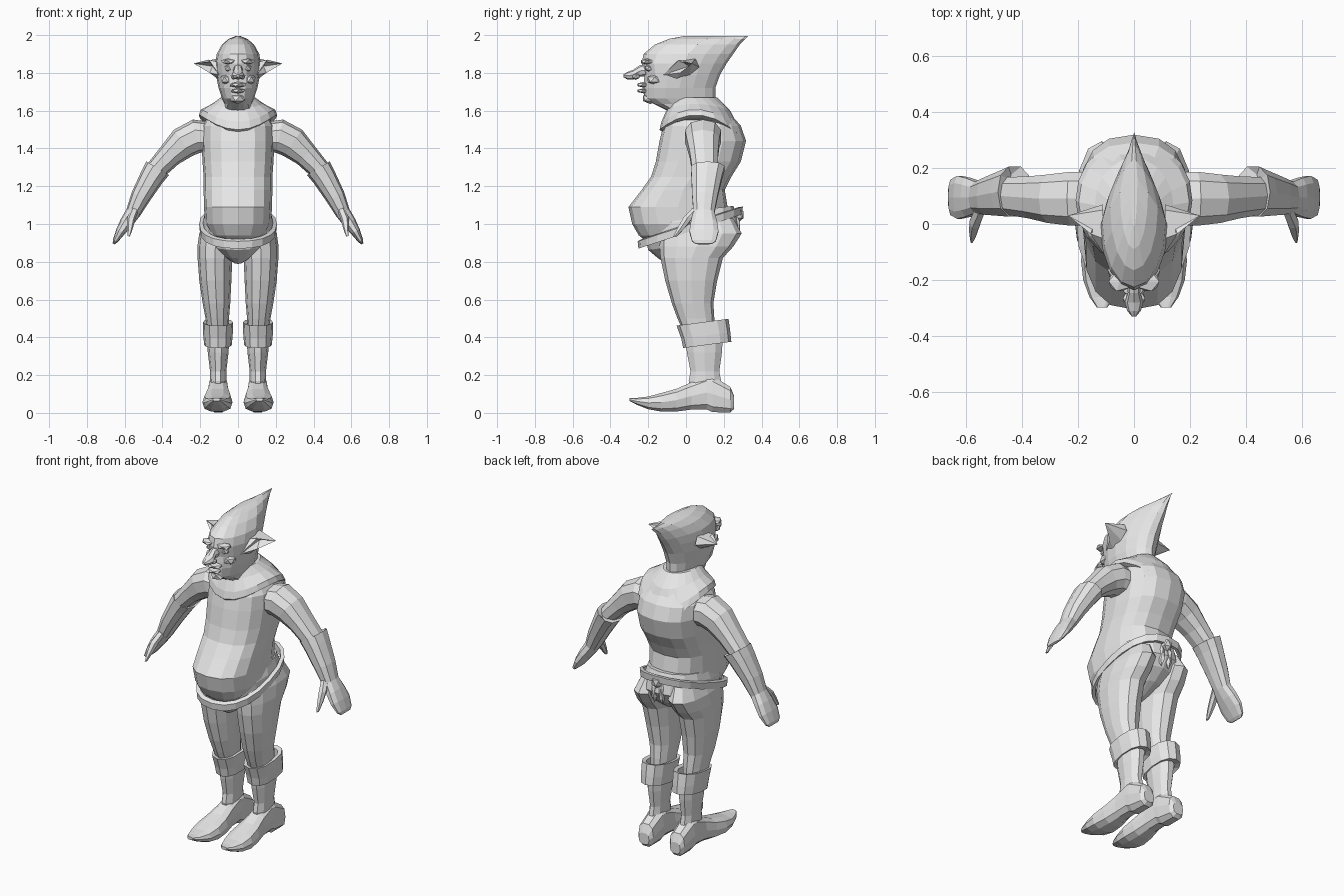
import bpy
import bmesh
import math
from mathutils import Vector

if "Cube" in bpy.data.objects:
    bpy.data.objects.remove(bpy.data.objects["Cube"], do_unlink=True)

clay = bpy.data.materials.new("plain_grey")
clay.use_nodes = True
clay.diffuse_color = (.8, .8, .8, 1)
clay.node_tree.nodes["Principled BSDF"].inputs["Base Color"].default_value = (.8, .8, .8, 1)


def finish(name, bm, mirror=False):
    """Turn a bmesh into a flat shaded object, optionally mirrored across x."""
    bmesh.ops.recalc_face_normals(bm, faces=bm.faces)
    mesh = bpy.data.meshes.new(name)
    bm.to_mesh(mesh)
    bm.free()
    mesh.materials.append(clay)
    obj = bpy.data.objects.new(name, mesh)
    bpy.context.collection.objects.link(obj)
    if mirror:
        mod = obj.modifiers.new("mirror", 'MIRROR')
        mod.use_mirror_merge = False
    return obj


def ellipse(center, u, v, sides, square=1.0, sag=0.0, point=0.0):
    """Ring of points; square < 1 makes it boxier, point narrows the +v end."""
    ring = []
    for i in range(sides):
        a = math.tau * i / sides
        c, s = math.cos(a), math.sin(a)
        c = math.copysign(abs(c) ** square, c)
        s = math.copysign(abs(s) ** square, s)
        narrow = 1 - point * max(0, s)
        ring.append(center + u * c * narrow + v * s - Vector((0, 0, sag * s * s)))
    return ring


def loft(name, rings, mirror=False, loop=False):
    """Skin consecutive rings; cap the ends, or join them when loop is set."""
    bm = bmesh.new()
    rows = [[bm.verts.new(p) for p in ring] for ring in rings]
    pairs = list(zip(rows, rows[1:]))
    if loop:
        pairs.append((rows[-1], rows[0]))
    else:
        bm.faces.new(rows[0])
        bm.faces.new(rows[-1])
    for low, high in pairs:
        n = len(low)
        for i in range(n):
            j = (i + 1) % n
            bm.faces.new((low[i], low[j], high[j], high[i]))
    return finish(name, bm, mirror)


def level(z, half, front, back, cx=0.0, tilt=0.0, sides=16, **shape):
    """Horizontal ring given by half width and front and back limits."""
    d = (back - front) / 2
    return ellipse(Vector((cx, (front + back) / 2, z)), Vector((half, 0, 0)),
                   Vector((0, d, tilt * d)), sides, **shape)


def limb(path, sides=10, square=.85):
    """Rings square to a path in the xz plane: x, y, z, thickness, depth."""
    rings = []
    for i, (x, y, z, thick, depth) in enumerate(path):
        a, b = path[max(i - 1, 0)], path[min(i + 1, len(path) - 1)]
        along = Vector((b[0] - a[0], 0, b[2] - a[2])).normalized()
        across = Vector((-along.z, 0, along.x)) * thick
        rings.append(ellipse(Vector((x, y, z)), across, Vector((0, depth, 0)), sides, square))
    return rings


def blob(name, center, size, mirror=False, detail=1):
    """Faceted ellipsoid for small features."""
    bm = bmesh.new()
    bmesh.ops.create_icosphere(bm, subdivisions=detail, radius=1)
    for v in bm.verts:
        v.co = Vector(center) + Vector(a * b for a, b in zip(v.co, size))
    return finish(name, bm, mirror)


# Torso with hunched back and hanging belly
torso = [(.90, .10, -.20, .15), (.94, .145, -.25, .20), (1.0, .175, -.285, .23),
         (1.09, .18, -.305, .22), (1.18, .182, -.235, .205), (1.25, .182, -.185, .24),
         (1.33, .188, -.16, .29), (1.44, .193, -.14, .318), (1.52, .19, -.12, .29),
         (1.60, .14, -.07, .22)]
loft("torso", [level(*r, square=.8) for r in torso])

# Trouser seat
seat = [(.80, .025, -.10, .08), (.84, .09, -.15, .18), (.89, .15, -.20, .25),
        (.95, .185, -.215, .285), (1.02, .185, -.22, .27), (1.07, .17, -.18, .25)]
loft("trouser_seat", [level(*r, square=.9, tilt=.12) for r in seat])

# Belt, sloping down to the front, with a knot behind
belt = [(.965, .185), (.96, .202), (1.0, .206), (1.005, .185)]
loft("belt", [level(z, w, -.05 - w, .095 + w, tilt=.33, square=.85, sides=20)
              for z, w in belt], loop=True)
blob("belt_knot", (0, .28, 1.05), (.035, .03, .04))
blob("belt_tails", (.025, .265, .98), (.018, .025, .07), mirror=True)

# Hood cape round the neck, dipping at the front and back
cape = [(1.565, .185, -.125, .28, .105), (1.575, .208, -.14, .31, .105),
        (1.605, .197, -.13, .285, .085), (1.635, .14, -.10, .235, .03),
        (1.67, .09, -.08, .165, .0)]
loft("hood_cape", [level(z, w, f, b, sag=s, tilt=-.13 * s / .105, sides=20)
                   for z, w, f, b, s in cape])

# Head and swept back hood peak
head = [(1.58, .10, -.06, .15, .0), (1.635, .075, -.17, .155, .0),
        (1.665, .085, -.22, .155, .0), (1.72, .103, -.225, .155, .1),
        (1.79, .117, -.22, .18, .2), (1.85, .12, -.235, .215, .3),
        (1.90, .113, -.225, .25, .4), (1.95, .085, -.165, .285, .5),
        (1.98, .05, -.09, .315, .6), (1.995, .012, -.01, .33, .7)]
loft("head", [level(z, w, f, b, point=p, tilt=.0) for z, w, f, b, p in head])

# Face
nose = [(-.19, 1.82, .03, .035), (-.245, 1.81, .022, .03), (-.28, 1.79, .033, .026),
        (-.31, 1.785, .024, .02), (-.33, 1.785, .007, .008)]
loft("nose", [ellipse(Vector((0, y, z)), Vector((w, 0, 0)), Vector((0, 0, h)), 8)
              for y, z, w, h in nose])
blob("nostril", (.024, -.265, 1.78), (.017, .022, .017), mirror=True)
blob("brow", (.05, -.205, 1.86), (.045, .04, .016), mirror=True)
blob("eye", (.05, -.195, 1.825), (.024, .024, .02), mirror=True)
blob("cheek", (.062, -.165, 1.765), (.035, .045, .03), mirror=True)
blob("upper_lip", (0, -.222, 1.737), (.05, .042, .016))
blob("lower_lip", (0, -.222, 1.705), (.042, .04, .014))
blob("chin", (0, -.19, 1.665), (.045, .045, .03))

# Pointed ears with a hollow front
bm = bmesh.new()
rim = [bm.verts.new(p) for p in ((.10, -.12, 1.79), (.115, -.05, 1.86), (.11, .05, 1.875),
                                 (.11, .07, 1.83), (.11, .02, 1.79), (.11, -.05, 1.77))]
tip = bm.verts.new((.235, .03, 1.85))
lobe = [bm.verts.new(p) for p in ((.155, -.035, 1.87), (.15, -.03, 1.80))]
hollow = bm.verts.new((.135, .015, 1.835))
for face in ((rim[1], rim[2], tip, lobe[0]), (rim[2], rim[3], tip), (rim[3], rim[4], tip),
             (rim[4], rim[5], lobe[1], tip), (rim[0], rim[1], lobe[0]),
             (rim[5], rim[0], lobe[1]), (lobe[0], tip, hollow), (tip, lobe[1], hollow),
             (lobe[1], rim[0], hollow), (rim[0], lobe[0], hollow), rim):
    bm.faces.new(face)
finish("ear", bm, mirror=True)

# Sleeves
sleeve = [(.15, .09, 1.46, .08, .10), (.22, .09, 1.465, .09, .10), (.29, .09, 1.43, .085, .09),
          (.36, .095, 1.365, .066, .078), (.44, .10, 1.28, .055, .07)]
loft("sleeve", limb(sleeve), mirror=True)

# Gloves with flared cuff and flattened mitten hand
glove = [(.44, .105, 1.275, .05, .06), (.425, .115, 1.295, .07, .093),
         (.455, .11, 1.25, .064, .085), (.515, .10, 1.145, .053, .07),
         (.555, .095, 1.06, .04, .058), (.59, .095, 1.01, .035, .072),
         (.622, .095, .96, .026, .08), (.65, .095, .91, .014, .066),
         (.658, .095, .895, .006, .045)]
loft("glove", limb(glove), mirror=True)
thumb = [(.545, .06, 1.08, .02, .03), (.565, .01, 1.03, .022, .028),
         (.572, -.025, .98, .016, .022), (.578, -.058, .935, .006, .01)]
loft("thumb", limb(thumb, sides=6), mirror=True)

# Trouser legs
leg = [(.42, .055, -.01, .15, .108), (.50, .062, -.045, .15, .11), (.58, .073, -.075, .145, .114),
       (.70, .085, -.11, .165, .12), (.82, .092, -.135, .195, .122),
       (.88, .095, -.14, .25, .12), (.95, .09, -.14, .295, .115), (1.03, .07, -.08, .25, .10)]
loft("trouser_leg", [level(*r, sides=12, square=.9) for r in leg], mirror=True)

# Boots: shaft, turned down cuff and curled foot
shaft = [(.08, .05, .03, .22), (.17, .043, .01, .19), (.22, .043, .02, .18),
         (.32, .055, .0, .195), (.41, .06, -.01, .20)]
loft("boot_shaft", [level(*r, cx=.105, sides=10) for r in shaft], mirror=True)
cuff = [(.37, .055, .01, .20), (.36, .073, -.015, .24), (.41, .078, -.025, .235),
        (.48, .08, -.05, .225), (.475, .058, -.03, .20)]
loft("boot_cuff", [level(*r, cx=.106, tilt=.13, sides=12, square=.85) for r in cuff],
     mirror=True, loop=True)
foot = [(.255, .02, .09, .035), (.235, .0, .14, .05), (.14, .0, .20, .055),
        (.11, .015, .20, .055), (.03, .015, .165, .058), (-.05, .005, .13, .072),
        (-.13, .005, .107, .08), (-.20, .018, .088, .07), (-.26, .042, .08, .046),
        (-.298, .062, .08, .018)]
loft("boot_foot", [ellipse(Vector((.105 - .03 * min(y, 0), y, (low + top) / 2)),
                           Vector((half, 0, 0)), Vector((0, 0, (top - low) / 2)),
                           10, square=.75) for y, low, top, half in foot], mirror=True)
